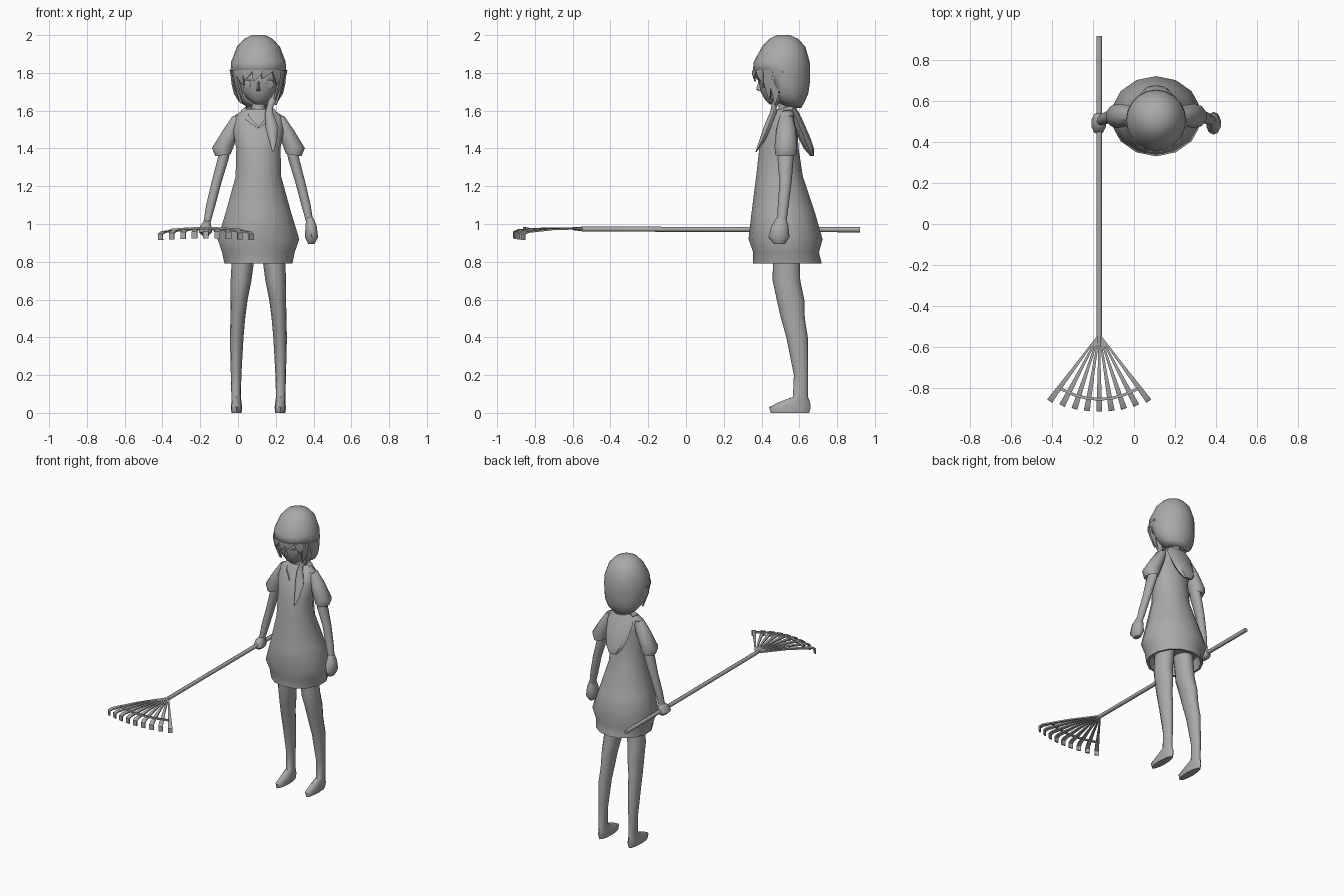
import bpy, bmesh, math
from mathutils import Vector

CX = 0.108  # figure's centre line
grey = bpy.data.materials.new("plain_grey")
grey.diffuse_color = (0.4, 0.4, 0.4, 1)


def finish(name, bm, angle=50):
    bmesh.ops.recalc_face_normals(bm, faces=bm.faces)
    me = bpy.data.meshes.new(name)
    bm.to_mesh(me)
    bm.free()
    ob = bpy.data.objects.new(name, me)
    bpy.context.collection.objects.link(ob)
    me.materials.append(grey)
    bpy.ops.object.select_all(action='DESELECT')
    ob.select_set(True)
    bpy.context.view_layer.objects.active = ob
    bpy.ops.object.shade_smooth_by_angle(angle=math.radians(angle))
    return ob


def skin(bm, rings, caps=True):
    rings = [[bm.verts.new(p) for p in r] for r in rings]
    n = len(rings[0])
    for a, b in zip(rings, rings[1:]):
        for i in range(n):
            bm.faces.new((a[i], a[(i + 1) % n], b[(i + 1) % n], b[i]))
    if caps:
        bm.faces.new(rings[0])
        bm.faces.new(rings[-1])


def loft(name, rows, n=12, side=1, tilt=0, cut=None, angle=50):
    """Stack of ellipses (dx from centre line, y, z, rx, ry)."""
    bm = bmesh.new()
    rings = []
    for dx, y, z, rx, ry in rows:
        ring = []
        for k in range(n):
            a = 2 * math.pi * k / n
            c = rx * math.sin(a)
            ring.append((CX + side * (dx + c), y - ry * math.cos(a), z + tilt * c))
        rings.append(ring)
    skin(bm, rings, cut is None or cut == "")
    if cut:
        bm.faces.new([v for v in bm.verts][-n:])
        bmesh.ops.delete(bm, geom=[f for f in bm.faces if cut(f.calc_center_median())],
                         context='FACES')
    return finish(name, bm, angle)


def beam(name, pts, widths, side, thick):
    """Flat bar along points with changing width."""
    bm = bmesh.new()
    pts = [Vector(p) for p in pts]
    side = Vector(side).normalized()
    rings = []
    for i, p in enumerate(pts):
        d = pts[min(i + 1, len(pts) - 1)] - pts[max(i - 1, 0)]
        nrm = d.cross(side).normalized() * thick / 2
        s = side * widths[i] / 2
        rings.append([p + s + nrm, p - s + nrm, p - s - nrm, p + s - nrm])
    skin(bm, rings)
    return finish(name, bm, 40)


# Dress, with a recessed underside
loft("dress", [(0, .54, .86, .15, .15), (0, .538, .79, .168, .168), (0, .537, .79, .185, .182),
               (0, .53, .85, .197, .174), (0, .527, .92, .222, .196), (0, .515, 1.06, .178, .168),
               (0, .495, 1.25, .124, .124), (0, .492, 1.40, .120, .104), (0, .505, 1.5, .138, .085),
               (0, .525, 1.57, .135, .062), (0, .532, 1.61, .072, .05)], 14)

# Legs with feet, arms, sleeves, hands
for s, tag in ((1, "left"), (-1, "right")):
    loft(tag + "_leg", [(.116, .55, 0, .027, .102), (.116, .55, .03, .03, .11),
                        (.116, .572, .055, .027, .085), (.118, .606, .085, .025, .040),
                        (.118, .609, .2, .028, .038), (.115, .588, .4, .036, .057),
                        (.109, .566, .5, .039, .063), (.102, .553, .6, .045, .073),
                        (.092, .532, .7, .055, .073), (.075, .53, .88, .062, .07)], 12, s)
    loft(tag + "_sleeve", [(.105, .53, 1.575, .035, .035), (.143, .53, 1.5, .05, .052),
                           (.187, .528, 1.41, .062, .06), (.187, .528, 1.365, .043, .055),
                           (.182, .528, 1.39, .03, .04)], 10, s, -.15)
    loft(tag + "_arm", [(.165, .53, 1.45, .03, .038), (.188, .527, 1.34, .031, .042),
                        (.222, .527, 1.22, .028, .032), (.252, .515, 1.1, .026, .029),
                        (.274, .506, 1.0, .019, .024)], 10, s)
    h = 1 if s > 0 else .55   # the gripping hand is closed
    loft(tag + "_hand", [(.272, .505, .99 + .045 * h, .019, .024), (.279, .497, .99, .031, .045),
                         (.281, .492, .99 - .06 * h, .037, .056),
                         (.28, .495, .99 - .095 * h, .018, .030)], 10, s)

# Neck and face
loft("neck", [(0, .532, 1.55, .05, .045), (0, .53, 1.62, .038, .039), (0, .535, 1.72, .04, .045)], 10)
loft("face", [(.003, .46, 1.632, .018, .016), (.002, .475, 1.655, .052, .055),
              (0, .49, 1.70, .097, .095), (0, .5, 1.76, .123, .115),
              (0, .505, 1.82, .13, .125), (0, .51, 1.9, .11, .1)], 18)
loft("nose", [(0, .393, 1.705, .012, .010), (0, .388, 1.712, .010, .017),
              (0, .395, 1.76, .004, .010)], 6)
for s in (1, -1):
    # Eye plates under thin lash bars
    x = CX + s * .06
    beam("eye", [(x, .402, 1.758), (x, .404, 1.74), (x, .41, 1.722)], [.03, .045, .025],
         (1, s * .28, 0), .009)
    beam("eyelash", [(x - s * .034, .389, 1.752), (x - s * .012, .39, 1.764),
                     (x + s * .015, .398, 1.764), (x + s * .034, .412, 1.748)],
         [.008] * 4, (0, 0, 1), .009)

# Bobbed hair, open at the face
hair = loft("hair", [(-.0, .57, 1.615, .055, .04), (0, .555, 1.65, .105, .075),
                     (0, .535, 1.69, .130, .112), (0, .515, 1.74, .142, .14),
                     (0, .505, 1.80, .148, .152), (0, .507, 1.86, .144, .148),
                     (0, .517, 1.94, .113, .114), (0, .517, 1.98, .075, .077),
                     (0, .515, 2.0, .035, .035)], 20,
            cut=lambda c: c.z < 1.8 and c.y < .475)
sol = hair.modifiers.new("thickness", 'SOLIDIFY')
sol.thickness = .012

# Fringe and face-framing locks: angle, tip angle, tip height, root width
locks = [(-64, -50, 1.66, .06), (-44, -36, 1.735, .06), (-22, -30, 1.765, .06), (0, -10, 1.755, .06),
         (20, 8, 1.77, .06), (40, 46, 1.74, .06), (62, 54, 1.66, .06), (-78, -66, 1.64, .06),
         (80, 70, 1.63, .07)]
for a, b, z, w in locks:
    pts = []
    for t in (0, .45, 1):
        r = math.radians(a + (b - a) * t)
        zz = 1.815 + (z - 1.815) * t
        k = 1 - max(0, 1.78 - zz) * 2.2
        pts.append((CX + .145 * k * math.sin(r), .506 - .149 * k * math.cos(r), zz))
    r = math.radians(a)
    beam("hair_lock", pts, [w, w * .75, .004], (math.cos(r), math.sin(r), 0), .01)

# Tied side tail of hair
loft("side_tail", [(.085, .485, 1.68, .028, .022), (.06, .465, 1.615, .016, .015),
                   (.056, .462, 1.59, .022, .018), (.072, .432, 1.51, .034, .022),
                   (.078, .402, 1.44, .020, .015), (.078, .37, 1.38, .003, .003)], 8)

# Hood hanging at the back and its collar
loft("hood", [(0, .558, 1.615, .075, .025), (0, .583, 1.56, .098, .03), (0, .625, 1.46, .085, .032),
              (0, .65, 1.40, .066, .027), (0, .668, 1.36, .032, .01)], 8, angle=35)
for s in (1, -1):
    beam("collar", [(CX + s * .07, .565, 1.61), (CX + s * .078, .52, 1.607),
                    (CX + s * .058, .462, 1.56), (CX, .425, 1.51)],
         [.03, .03, .025, .01], (s * .8, 0, -.6), .01)

# Rake handle
RX = -.17
rows = []
for y, z, r in ((-.60, .976, .008), (-.54, .973, .013), (.92, .97, .014)):
    rows.append([(RX + r * math.cos(k * math.pi / 4), y, z + r * math.sin(k * math.pi / 4))
                 for k in range(8)])
bm = bmesh.new()
skin(bm, rows)
finish("rake_handle", bm)

# Rake tines, fanned and hooked down
for i in range(-4, 5):
    u = (i / 4) ** 2
    root = Vector((RX + i * .002, -.55, .976))
    tip = Vector((RX + i * .06, -.912 + .05 * u, .968 - .012 * u))
    d = tip - root
    bend = root + d * .94
    beam("rake_tine", [root, root + d * .5 + Vector((0, 0, .006)), bend, tip - Vector((0, 0, .010)),
                       tip - Vector((0, 0, .045 - .004 * u))],
         [.007, .016, .027, .029, .029], (-d.y, d.x, 0), .009)

# Rake cross brace
beam("rake_brace", [(RX + .19 * t, -.857 + .052 * t * t, .979 - .01 * t * t)
                    for t in (-1, -.66, -.33, 0, .33, .66, 1)], [.010] * 7, (0, 0, 1), .014)
